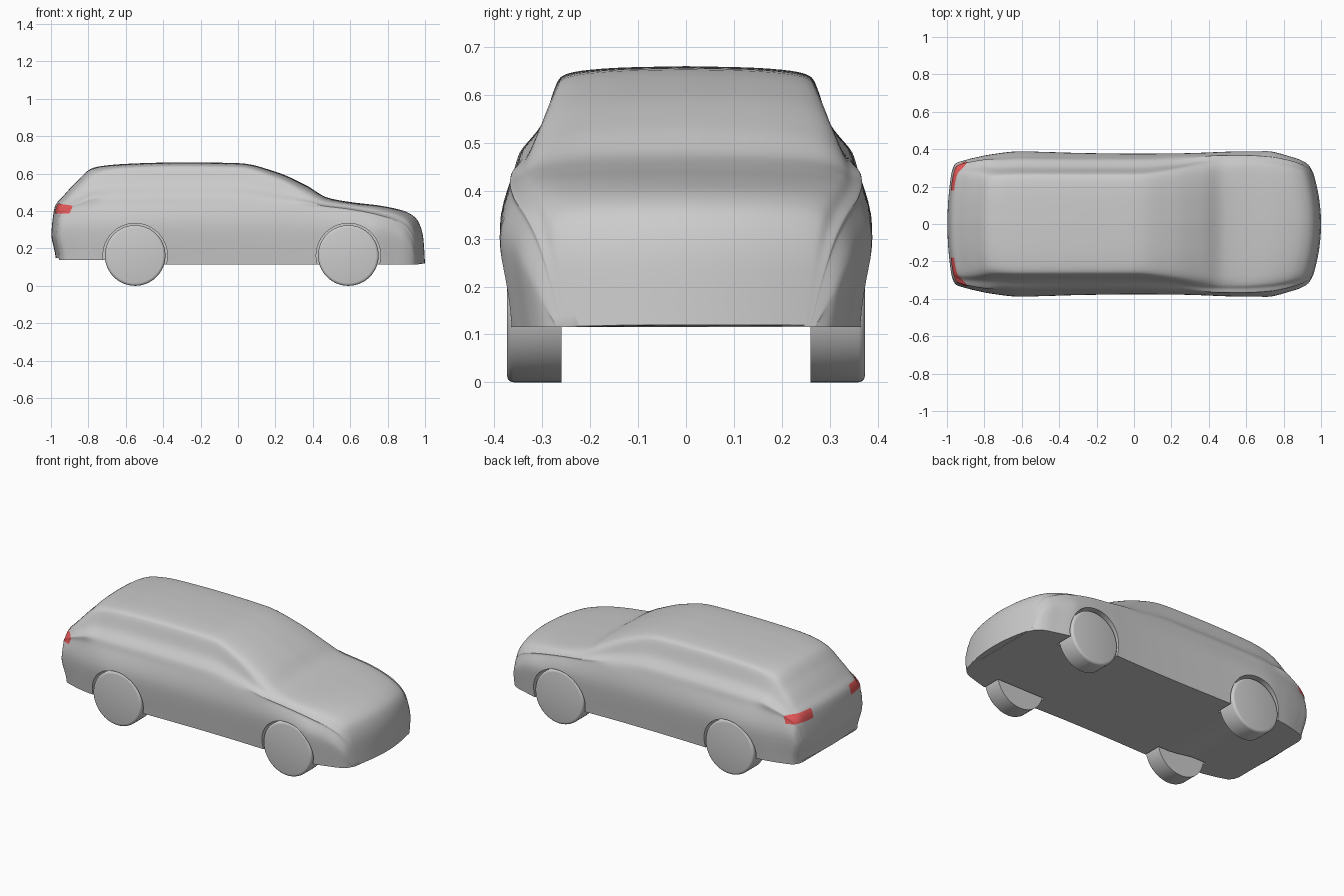
import bpy, bmesh, math
from mathutils import Vector

if "Cube" in bpy.data.objects:
    bpy.data.objects.remove(bpy.data.objects["Cube"])

# Longitudinal stations: x, roof z, roof-edge y, roof-edge z, belt y, belt z, widest y
STATIONS = [
    (-1.0, .150, .24, .148, .255, .145, .265),
    (-.998, .27, .25, .258, .275, .235, .29),
    (-.98, .42, .265, .405, .305, .37, .325),
    (-.93, .485, .275, .465, .325, .41, .343),
    (-.86, .56, .27, .53, .34, .43, .36),
    (-.77, .632, .26, .600, .35, .44, .375),
    (-.6, .652, .262, .630, .36, .44, .389),
    (-.3, .66, .262, .637, .357, .44, .380),
    (0, .656, .262, .632, .357, .44, .376),
    (.2, .61, .285, .575, .36, .435, .377),
    (.36, .54, .315, .495, .363, .43, .381),
    (.48, .471, .325, .447, .367, .418, .386),
    (.6, .448, .325, .432, .367, .405, .389),
    (.77, .427, .315, .410, .36, .38, .389),
    (.9, .395, .295, .377, .338, .345, .362),
    (.96, .35, .28, .335, .315, .30, .34),
    (.99, .26, .265, .25, .29, .23, .312),
    (1.0, .12, .25, .119, .26, .118, .27),
]
AXLES = (-.55, .59)
WHEEL_R = .162


def smooth(t):
    t = max(0, min(1, t))
    return t * t * (3 - 2 * t)


def spline(rows, steps):
    """Overshoot-free interpolation through rows of numbers."""
    n, cols = len(rows), list(zip(*rows))

    def tangents(c):
        d = [c[i + 1] - c[i] for i in range(n - 1)]
        mid = [2 * a * b / (a + b) if a * b > 1e-12 else 0 for a, b in zip(d, d[1:])]
        return [d[0]] + mid + [d[-1]]
    tans = [tangents(c) for c in cols]
    out = []
    for i in range(n - 1):
        for k in range(steps):
            t = k / steps
            h1 = t * t * (3 - 2 * t)
            out.append([c[i] * (1 - h1) + c[i + 1] * h1
                        + m[i] * t * (1 - t) ** 2 - m[i + 1] * t * t * (1 - t)
                        for c, m in zip(cols, tans)])
    return out + [list(rows[-1])]


def loft(name, rings):
    """Join closed rings of points and cap both ends."""
    bm = bmesh.new()
    vs = [[bm.verts.new(p) for p in r] for r in rings]
    n = len(rings[0])
    for a, b in zip(vs, vs[1:]):
        for j in range(n):
            k = (j + 1) % n
            bm.faces.new((a[j], a[k], b[k], b[j]))
    bm.faces.new(vs[0])
    bm.faces.new(vs[-1])
    bmesh.ops.recalc_face_normals(bm, faces=bm.faces)
    me = bpy.data.meshes.new(name)
    bm.to_mesh(me)
    bm.free()
    ob = bpy.data.objects.new(name, me)
    bpy.context.collection.objects.link(ob)
    return ob


def activate(ob):
    bpy.ops.object.select_all(action='DESELECT')
    ob.select_set(True)
    bpy.context.view_layer.objects.active = ob


def shade(ob, deg=40):
    activate(ob)
    bpy.ops.object.shade_smooth_by_angle(angle=math.radians(deg))


def section(row):
    """One cross-section ring of the body shell."""
    x, zt, we, ze, wb, zbelt, wm = row
    zb = .115 + .022 * smooth((-x - .45) / .2)
    zb = min(zb, zt - .001)
    zm = min(.32, zb + .7 * (zbelt - zb))
    d = zt - ze
    window = smooth((x + .82) / .12) * smooth((.42 - x) / .2)
    half = spline([
        (0, zt), (.5 * we, zt - .12 * d), (.88 * we, zt - .5 * d), (we, ze),
        ((we + wb) / 2 - .008 * window, (ze + zbelt) / 2),
        (wb - .012 * window, zbelt + .2 * (ze - zbelt)),
        (wb, zbelt), (wm, zm), (wm * .945, zb)], 5)
    bend = (.08 if x > 0 else .04) * smooth((abs(x) - .5) / .45)
    pts = []
    for y, z in half:
        px = x - math.copysign(bend, x) * (y / .38) ** 2
        px += .025 * smooth((.28 - z) / .14) * smooth((-x - .8) / .2)
        pts.append(Vector((px, y, z)))
    return pts + [Vector((p.x, -p.y, p.z)) for p in reversed(pts[1:])]


def lathe(name, x, profile, side):
    """Turned part about an axle; profile is (radius, y)."""
    ang = [2 * math.pi * i / 64 for i in range(64)]
    return loft(name, [[(x + r * math.cos(a), side * y, WHEEL_R + r * math.sin(a))
                        for a in ang] for r, y in profile])


# Body shell
body = loft("body", [section(r) for r in spline(STATIONS, 6)])

# Tail lights: a strip cropped from the shell, mirrored
bm = bmesh.new()
bm.from_mesh(body.data)
for co, no in (((0, 0, .385), (-.08, 0, -1)), ((-.98, 0, .442), (-.15, 0, 1)),
               ((-.89, 0, .41), (1, 0, -.4)), ((0, .18, .41), (0, -1, 0))):
    if no == (-.08, 0, -1):
        co = (-.93, 0, .385)
        no = (0, 0, -1)
    if no[2] == 1:
        no = (.15, 0, 1)
    bmesh.ops.bisect_plane(bm, geom=bm.verts[:] + bm.edges[:] + bm.faces[:],
                           plane_co=co, plane_no=no, clear_outer=True)
bm.normal_update()
for v, n in [(v, v.normal.copy()) for v in bm.verts]:
    v.co += n * .002
me = bpy.data.meshes.new("tail_lights")
bm.to_mesh(me)
bm.free()
lights = bpy.data.objects.new("tail_lights", me)
bpy.context.collection.objects.link(lights)
lights.modifiers.new("mirror", 'MIRROR').use_axis = (False, True, False)
red = bpy.data.materials.new("red")
red.diffuse_color = (.8, .1, .1, 1)
red.use_nodes = True
red.node_tree.nodes["Principled BSDF"].inputs["Base Color"].default_value = red.diffuse_color
me.materials.append(red)
shade(lights)

# Wheels and wheel arches
for x, end in zip(AXLES, ("rear", "front")):
    for side, hand in ((1, "left"), (-1, "right")):
        wheel = lathe(f"{end}_{hand}_wheel", x, [
            (WHEEL_R, .26), (WHEEL_R, .360), (.160, .367), (.155, .372), (.147, .374)], side)
        shade(wheel)
        cutter = lathe("arch_cutter", x, [(.172, .25), (.172, .5)], side)
        cutter.hide_render = True
        mod = body.modifiers.new("arch", 'BOOLEAN')
        mod.operation, mod.solver, mod.object = 'DIFFERENCE', 'EXACT', cutter
        activate(body)
        bpy.ops.object.modifier_apply(modifier=mod.name)
        bpy.data.objects.remove(cutter)
shade(body)
